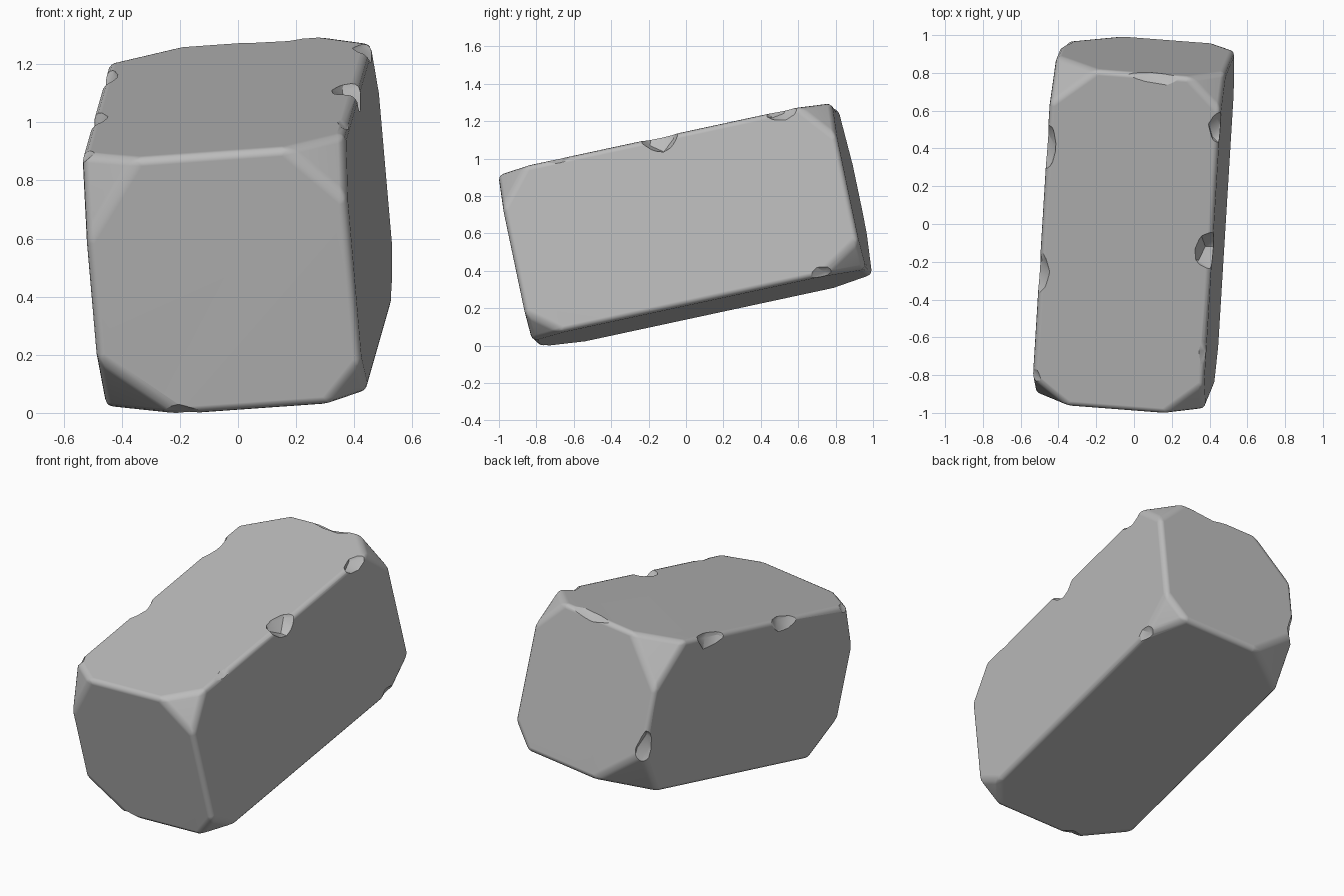
import bpy, bmesh, random
from mathutils import Vector, Matrix

if "Cube" in bpy.data.objects:
    bpy.data.objects.remove(bpy.data.objects["Cube"])

random.seed(4)
HALF = Vector((0.455, 0.915, 0.457))      # half width, length, height

# Tilted resting frame of the block
length = Vector((0.06, 0.976, 0.21)).normalized()
up = Vector((-0.085, -0.21, 0.975))
up = (up - up.dot(length) * length).normalized()
right = length.cross(up)
frame = Matrix((right, length, up)).transposed().to_4x4()
frame.translation = (0, 0, 0.65)

stone = bpy.data.materials.new("grey stone")
stone.diffuse_color = (0.5, 0.5, 0.5, 1)
stone.use_nodes = True
stone.node_tree.nodes["Principled BSDF"].inputs["Base Color"].default_value = stone.diffuse_color


def make_object(name, bm):
    mesh = bpy.data.meshes.new(name)
    bm.to_mesh(mesh)
    bm.free()
    obj = bpy.data.objects.new(name, mesh)
    bpy.context.collection.objects.link(obj)
    mesh.materials.append(stone)
    return obj


def slice_off(bm, point, normal):
    """Cut away everything beyond a plane and close the hole."""
    geom = bm.verts[:] + bm.edges[:] + bm.faces[:]
    cut = bmesh.ops.bisect_plane(bm, geom=geom, plane_co=point, plane_no=normal,
                                 clear_outer=True)["geom_cut"]
    edges = [e for e in cut if isinstance(e, bmesh.types.BMEdge)]
    if edges:
        bmesh.ops.contextual_create(bm, geom=edges)


# Block body
bm = bmesh.new()
bmesh.ops.create_cube(bm, size=2)
bmesh.ops.scale(bm, vec=HALF, verts=bm.verts)

# Broken corners: sign of corner, then how far the break runs along each axis
corners = [((1, -1, 1), (0.20, 0.17, 0.20)),
           ((-1, -1, 1), (0.20, 0.14, 0.28)),
           ((-1, -1, -1), (0.27, 0.22, 0.22)),
           ((1, -1, -1), (0.13, 0.18, 0.14)),
           ((1, 1, 1), (0.18, 0.17, 0.20)),
           ((-1, 1, 1), (0.24, 0.20, 0.28)),
           ((1, 1, -1), (0.13, 0.24, 0.15)),
           ((-1, 1, -1), (0.30, 0.22, 0.26))]
for sign, run in corners:
    s = Vector(sign)
    corner = s * HALF
    normal = Vector([s[i] / run[i] for i in range(3)]).normalized()
    slice_off(bm, corner - Vector((s.x * run[0], 0, 0)), normal)

block = make_object("stone_block", bm)

# Soft worn edges
bevel = block.modifiers.new("worn edges", 'BEVEL')
bevel.width = 0.03
bevel.segments = 3
bevel.limit_method = 'ANGLE'
bevel.angle_limit = 0.3

# Chips along the edges: centre in block space, radii
chips = [((0.50, -0.01, 0.51), (0.16, 0.13, 0.15)),
         ((0.50, -0.56, 0.50), (0.11, 0.15, 0.08)),
         ((0.50, 0.66, 0.50), (0.11, 0.12, 0.12)),
         ((-0.49, -0.20, 0.51), (0.10, 0.15, 0.13)),
         ((-0.50, 0.48, 0.50), (0.10, 0.17, 0.13)),
         ((-0.50, -0.78, 0.52), (0.12, 0.11, 0.12)),
         ((0.10, 0.97, 0.51), (0.23, 0.13, 0.10)),
         ((-0.22, -0.97, -0.50), (0.22, 0.12, 0.10)),
         ((0.50, 0.70, -0.50), (0.09, 0.13, 0.12)),
         ((-0.50, 0.93, -0.18), (0.10, 0.09, 0.16))]
cutters = []
for centre, radii in chips:
    bm = bmesh.new()
    bmesh.ops.create_icosphere(bm, subdivisions=2, radius=1)
    for v in bm.verts:
        v.co = v.co * random.uniform(0.9, 1.08) * Vector(radii) + Vector(centre)
    cutter = make_object("chip_cutter", bm)
    cutter.hide_render = True
    cutters.append(cutter)
    mod = block.modifiers.new("chip", 'BOOLEAN')
    mod.operation = 'DIFFERENCE'
    mod.solver = 'EXACT'
    mod.object = cutter

# Apply the chips, shade, and set the block in its tilted pose
bpy.ops.object.select_all(action='DESELECT')
block.select_set(True)
bpy.context.view_layer.objects.active = block
for mod in block.modifiers[:]:
    bpy.ops.object.modifier_apply(modifier=mod.name)
for cutter in cutters:
    bpy.data.objects.remove(cutter)
block.data.transform(frame)
lowest = min(v.co.z for v in block.data.vertices)
block.data.transform(Matrix.Translation((0, 0, -lowest)))
bpy.ops.object.shade_smooth_by_angle(angle=0.5)
weighted = block.modifiers.new("flat faces", 'WEIGHTED_NORMAL')
weighted.keep_sharp = True
